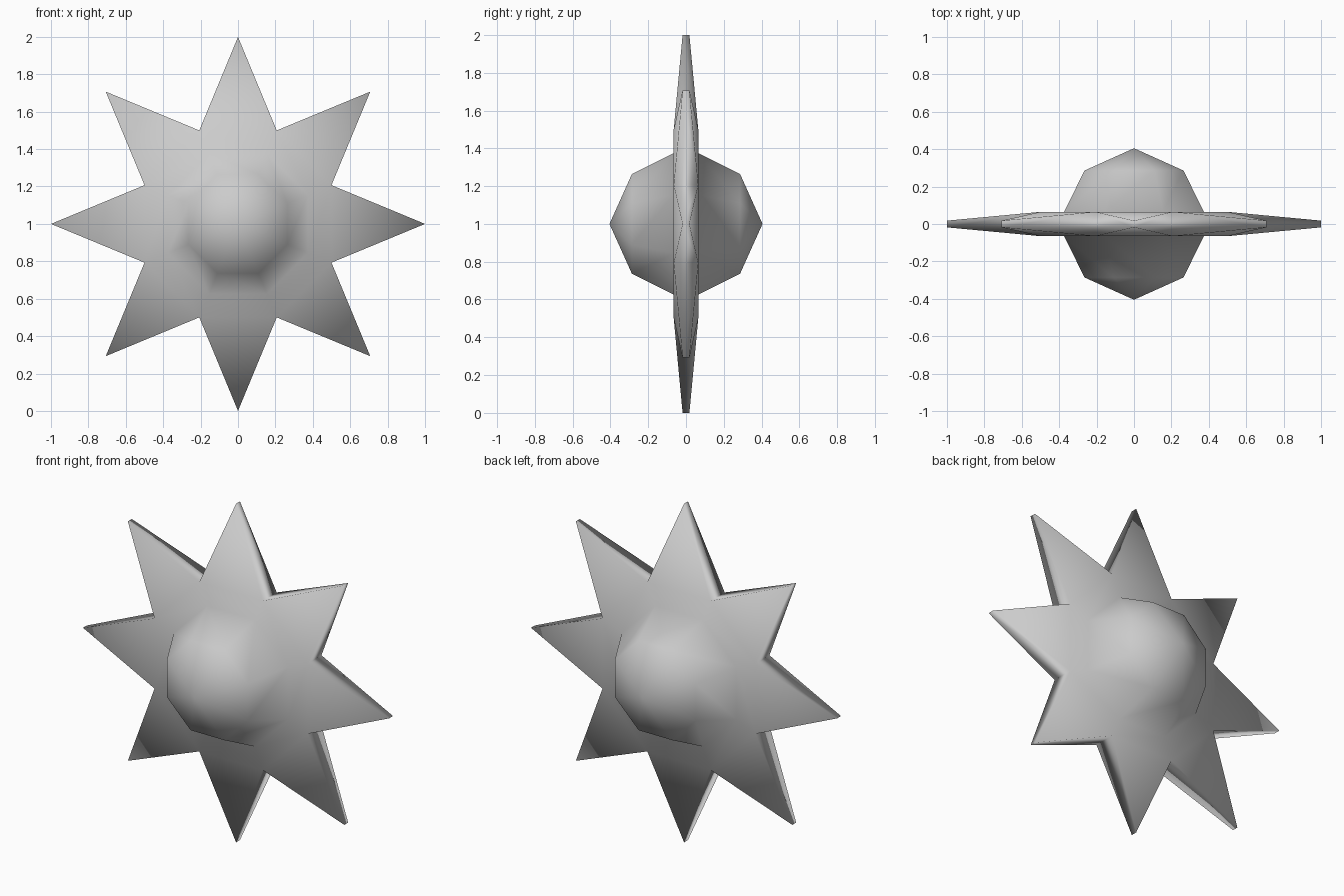
import bpy, bmesh
from math import sin, cos, pi

cube = bpy.data.objects.get("Cube")
if cube:
    bpy.data.objects.remove(cube, do_unlink=True)

POINTS = 8
STEP = 2 * pi / POINTS
CENTRE_Z = 1.0

grey = bpy.data.materials.new("plain grey")
grey.use_nodes = True
colour = (0.6, 0.6, 0.6, 1)
grey.diffuse_color = colour
grey.node_tree.nodes["Principled BSDF"].inputs["Base Color"].default_value = colour

bm = bmesh.new()


def ring(radius, y, offset):
    """Eight vertices around the y axis."""
    return [bm.verts.new((radius * cos((i + offset) * STEP), y,
                          CENTRE_Z + radius * sin((i + offset) * STEP)))
            for i in range(POINTS)]


def build_side(side):
    """Dome, flat collar and pointed rays of one side."""
    apex = bm.verts.new((0, side * 0.405, CENTRE_Z))
    dome = ring(0.286, side * 0.286, 0.5)
    base = ring(0.405, side * 0.065, 0.5)
    valley = ring(0.541, side * 0.065, 0.5)
    tip = ring(1.0, side * 0.018, 0)
    for i in range(POINTS):
        p = i - 1
        bm.faces.new((apex, dome[p], dome[i]))
        bm.faces.new((dome[p], base[p], base[i], dome[i]))
        bm.faces.new((base[p], valley[p], valley[i], base[i]))
        bm.faces.new((valley[p], tip[i], valley[i]))
    return valley, tip


# Two mirrored sides joined by the rim of the rays
front_valley, front_tip = build_side(-1)
back_valley, back_tip = build_side(1)
for i in range(POINTS):
    for v in (i - 1, i):
        bm.faces.new((front_tip[i], front_valley[v], back_valley[v], back_tip[i]))

bmesh.ops.recalc_face_normals(bm, faces=bm.faces)
for face in bm.faces:
    face.smooth = True

mesh = bpy.data.meshes.new("spiked_star")
bm.to_mesh(mesh)
bm.free()
mesh.materials.append(grey)
star = bpy.data.objects.new("spiked_star", mesh)
bpy.context.collection.objects.link(star)
